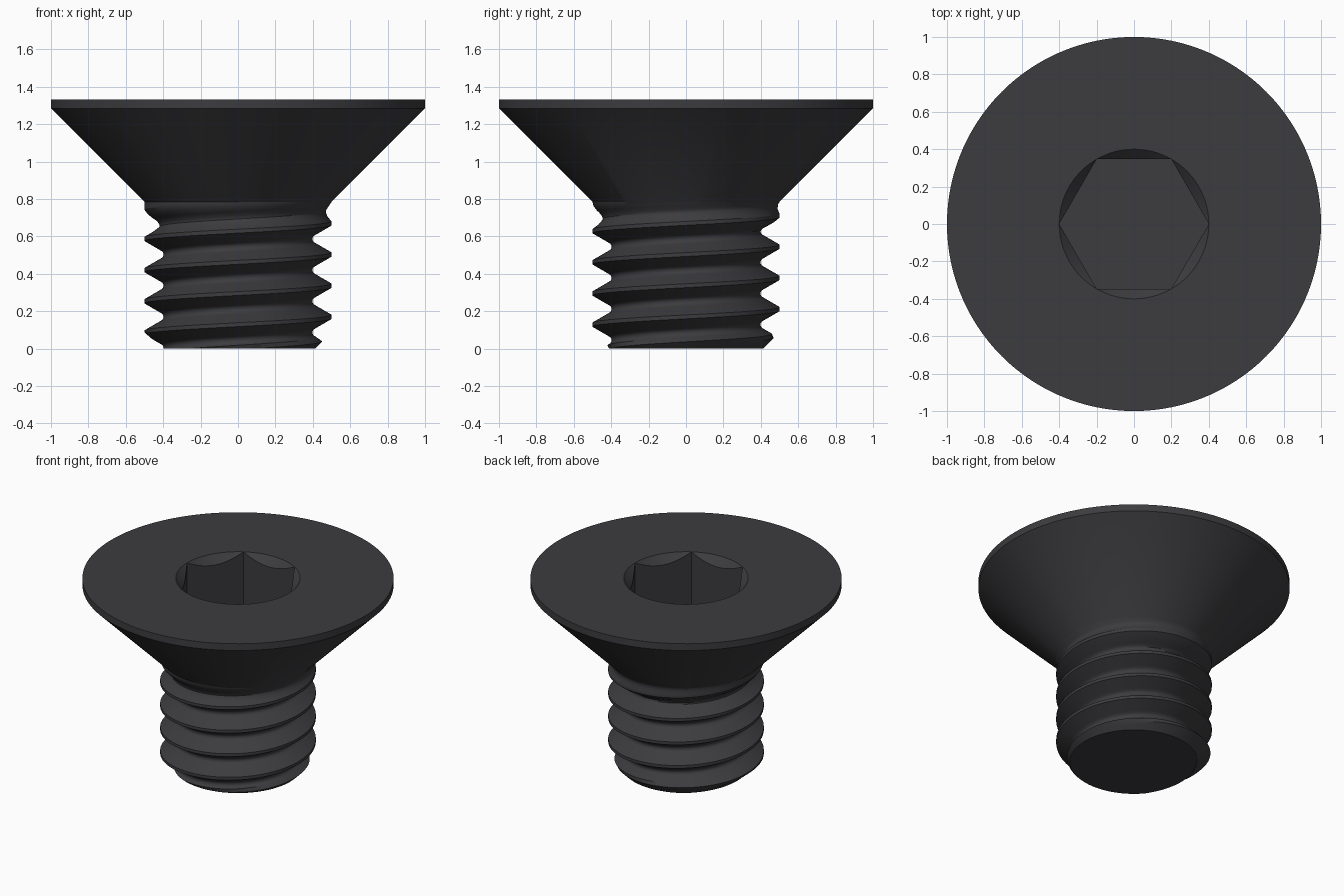
import bpy, bmesh, math

if "Cube" in bpy.data.objects:
    bpy.data.objects.remove(bpy.data.objects["Cube"])

N = 120                       # segments around the axis
PITCH = 1 / 6
CREST = 0.17                  # height of a thread crest at +x
NECK, TOP = 0.785, 1.333      # underside of head, top face
APOTHEM = 0.4 * math.cos(math.pi / 6)
FLOOR = TOP - 0.43            # bottom of the hex socket

# Thread groove: (distance from crest in pitches, depth)
GROOVE = [(0, 0), (0.0625, 0), (0.34, 0.08), (0.39, 0.094), (0.44, 0.1), (0.5, 0.102)]


def groove_depth(u):
    for (a, da), (b, db) in zip(GROOVE, GROOVE[1:]):
        if u <= b:
            return da + (db - da) * (u - a) / (b - a)
    return GROOVE[-1][1]


def thread_point(t, offset):
    """Radius and height on the helix, clipped to the shank ends."""
    z = CREST + PITCH * (t / math.tau + offset)
    z = min(max(z, 0), NECK)
    phase = (z - CREST) / PITCH - t / math.tau
    u = abs(phase - round(phase))
    fade = min(1, (NECK - z) / 0.155)            # thread runs out below the head
    r = 0.5 - groove_depth(u) * fade
    return min(r, 0.412 + z), z                  # chamfered tip


def hex_radius(t):
    a = t % (math.pi / 3) - math.pi / 6
    return APOTHEM / math.cos(a)


def ring(r, z):
    return lambda t: (r, z)


# Rings from the tip, up the thread, over the head and down into the socket
steps = [-0.44, -0.39, -0.34, -0.2, -0.0625, 0, 0.0625, 0.2, 0.34, 0.39, 0.44, 0.5]
rings = [ring(0, 0)]
for k in range(-3, 6):
    for f in steps:
        rings.append(lambda t, o=k + f: thread_point(t, o))
rings += [
    ring(0.5, NECK), ring(1, 1.285), ring(1, TOP), ring(0.4, TOP),
    lambda t: (hex_radius(t), TOP - (0.4 - hex_radius(t))),
    lambda t: (hex_radius(t), FLOOR),
    ring(0, FLOOR),
]

bm = bmesh.new()
grid = []
for fn in rings:
    row = []
    for i in range(N + 1):
        t = math.tau * i / N
        r, z = fn(t)
        row.append(bm.verts.new((r * math.cos(t), r * math.sin(t), z)))
    grid.append(row)
for a, b in zip(grid, grid[1:]):
    for i in range(N):
        bm.faces.new((a[i], a[i + 1], b[i + 1], b[i]))

# Close the helix seam and collapse the clipped rows
bmesh.ops.remove_doubles(bm, verts=bm.verts, dist=1e-5)
bmesh.ops.delete(bm, geom=[e for e in bm.edges if not e.link_faces], context='EDGES')
bmesh.ops.recalc_face_normals(bm, faces=bm.faces)

mesh = bpy.data.meshes.new("countersunk_screw")
bm.to_mesh(mesh)
bm.free()
screw = bpy.data.objects.new("countersunk_screw", mesh)
bpy.context.collection.objects.link(screw)

# Black oxide finish
mat = bpy.data.materials.new("black_steel")
mat.diffuse_color = (0.045, 0.045, 0.05, 1)
mat.use_nodes = True
mat.node_tree.nodes["Principled BSDF"].inputs["Base Color"].default_value = mat.diffuse_color
mesh.materials.append(mat)

bpy.context.view_layer.objects.active = screw
screw.select_set(True)
bpy.ops.object.shade_smooth_by_angle(angle=math.radians(30))
